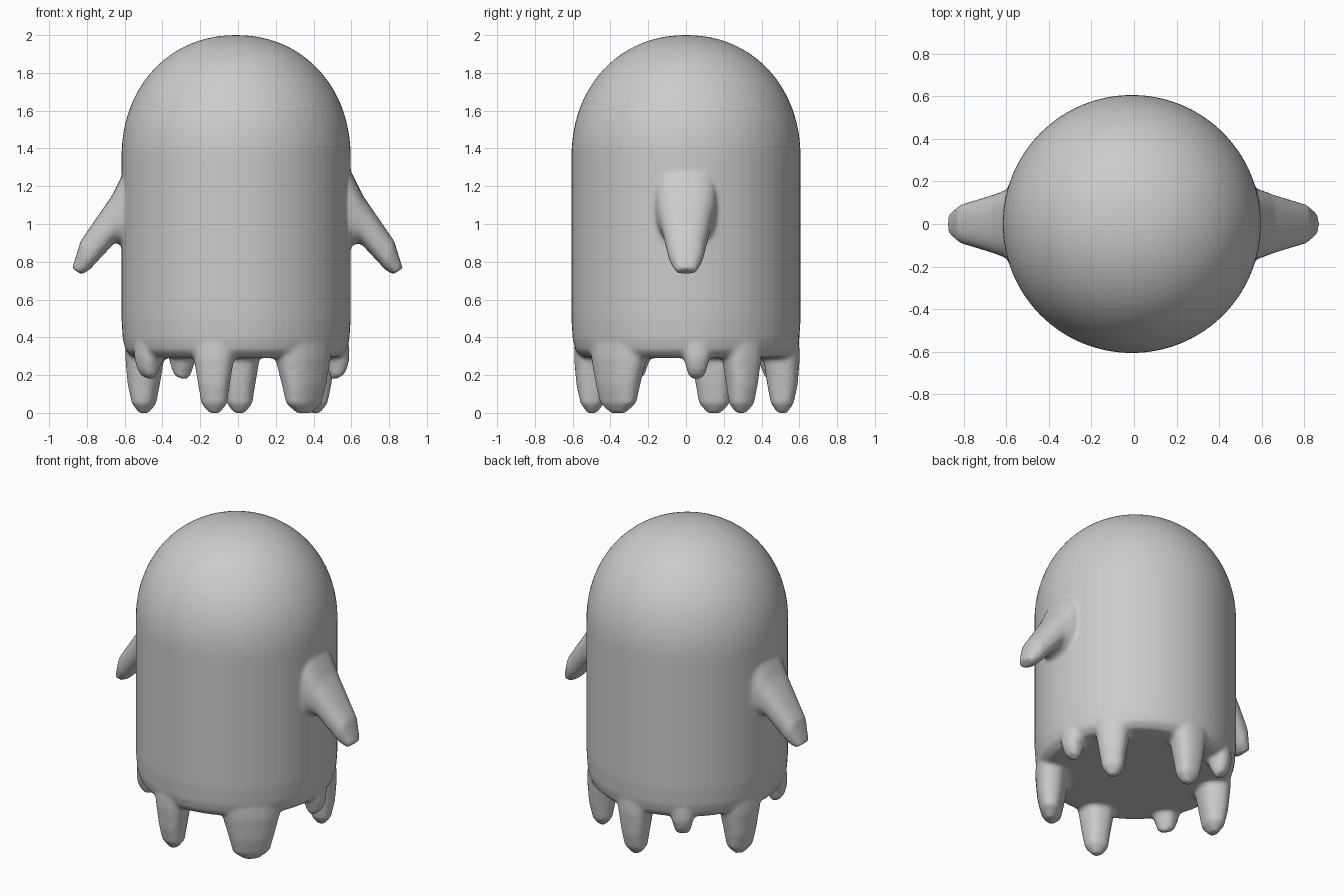
import bpy, bmesh
from math import sin, cos, pi, radians, copysign

if "Cube" in bpy.data.objects:
    bpy.data.objects.remove(bpy.data.objects["Cube"])

CX = -0.01   # body axis
SEG = 64
bm = bmesh.new()


def loft(rings):
    """Skin a closed tube through equally sized rings of points."""
    vs = [[bm.verts.new(p) for p in ring] for ring in rings]
    n = len(vs[0])
    faces = [bm.faces.new((a[i], a[(i + 1) % n], b[(i + 1) % n], b[i]))
             for a, b in zip(vs, vs[1:]) for i in range(n)]
    faces += [bm.faces.new(vs[0]), bm.faces.new(vs[-1])]
    bmesh.ops.recalc_face_normals(bm, faces=faces)


def oval(n=24, power=0.8):
    """Slightly squared unit circle."""
    pts = []
    for i in range(n):
        c, s = cos(2 * pi * i / n), sin(2 * pi * i / n)
        pts.append((copysign(abs(c) ** power, c), copysign(abs(s) ** power, s)))
    return pts


# Body: flat underside, rounded hem, straight wall, dome
profile = [(0.50, 0.29), (0.55, 0.298), (0.585, 0.33), (0.60, 0.39), (0.607, 0.5), (0.607, 0.9)]
for i in range(24):
    t = (pi / 2) * i / 24
    profile.append((0.607 * cos(t) ** 0.95, 1.35 + 0.65 * sin(t) ** 0.95))
profile.append((0.005, 2.0))
loft([[(CX + r * cos(2 * pi * i / SEG), r * sin(2 * pi * i / SEG), z) for i in range(SEG)]
      for r, z in profile])

# Hem drips: angle, half width, tip height
drips = [(-103, 0.12, 0.0), (-45, 0.20, 0.0), (6, 0.075, 0.18), (35, 0.115, 0.0),
         (88, 0.12, 0.0), (122, 0.075, 0.18), (163, 0.145, 0.0), (210, 0.085, 0.18)]
# height, width factor, outer radius, inner radius
rows = [(0.46, 1.0, 0.58, 0.42), (0.36, 1.2, 0.60, 0.40), (0.29, 1.03, 0.603, 0.41),
        (0.15, 0.80, 0.592, 0.43), (0.05, 0.66, 0.57, 0.45), (0.0, 0.28, 0.535, 0.485)]
for ang, w, tip in drips:
    rings = []
    for z, k, ro, ri in rows:
        if tip and z < 0.29:
            z = 0.29 - (0.29 - z) * (0.29 - tip) / 0.29
        if tip:
            ri = min(ri + 0.05, ro - 0.03)
        ring = []
        for u, v in oval():
            a = radians(ang) + u * w * k / 0.6
            r = (ro + ri) / 2 + v * (ro - ri) / 2
            ring.append((CX + r * cos(a), r * sin(a), z))
        rings.append(ring)
    loft(rings)

# Arms: upper point, lower point, half width
arm = [((0.50, 1.34), (0.50, 0.89), 0.16), ((0.60, 1.28), (0.60, 0.885), 0.16),
       ((0.665, 1.15), (0.65, 0.90), 0.138), ((0.83, 0.91), (0.785, 0.755), 0.092),
       ((0.875, 0.765), (0.825, 0.733), 0.055)]
for side in (-1, 1):
    rings = []
    for (xu, zu), (xl, zl), w in arm:
        rings.append([(side * ((xu + xl) / 2 + v * (xu - xl) / 2) - 0.003, u * w,
                       (zu + zl) / 2 + v * (zu - zl) / 2) for u, v in oval()])
    loft(rings)

mesh = bpy.data.meshes.new("ghost_body")
bm.to_mesh(mesh)
bm.free()
ghost = bpy.data.objects.new("ghost_body", mesh)
bpy.context.collection.objects.link(ghost)

# Fuse all parts into one soft skin
remesh = ghost.modifiers.new("fuse", 'REMESH')
remesh.mode = 'VOXEL'
remesh.voxel_size = 0.013
remesh.use_smooth_shade = True
soften = ghost.modifiers.new("soften", 'SMOOTH')
soften.factor = 0.5
soften.iterations = 5
